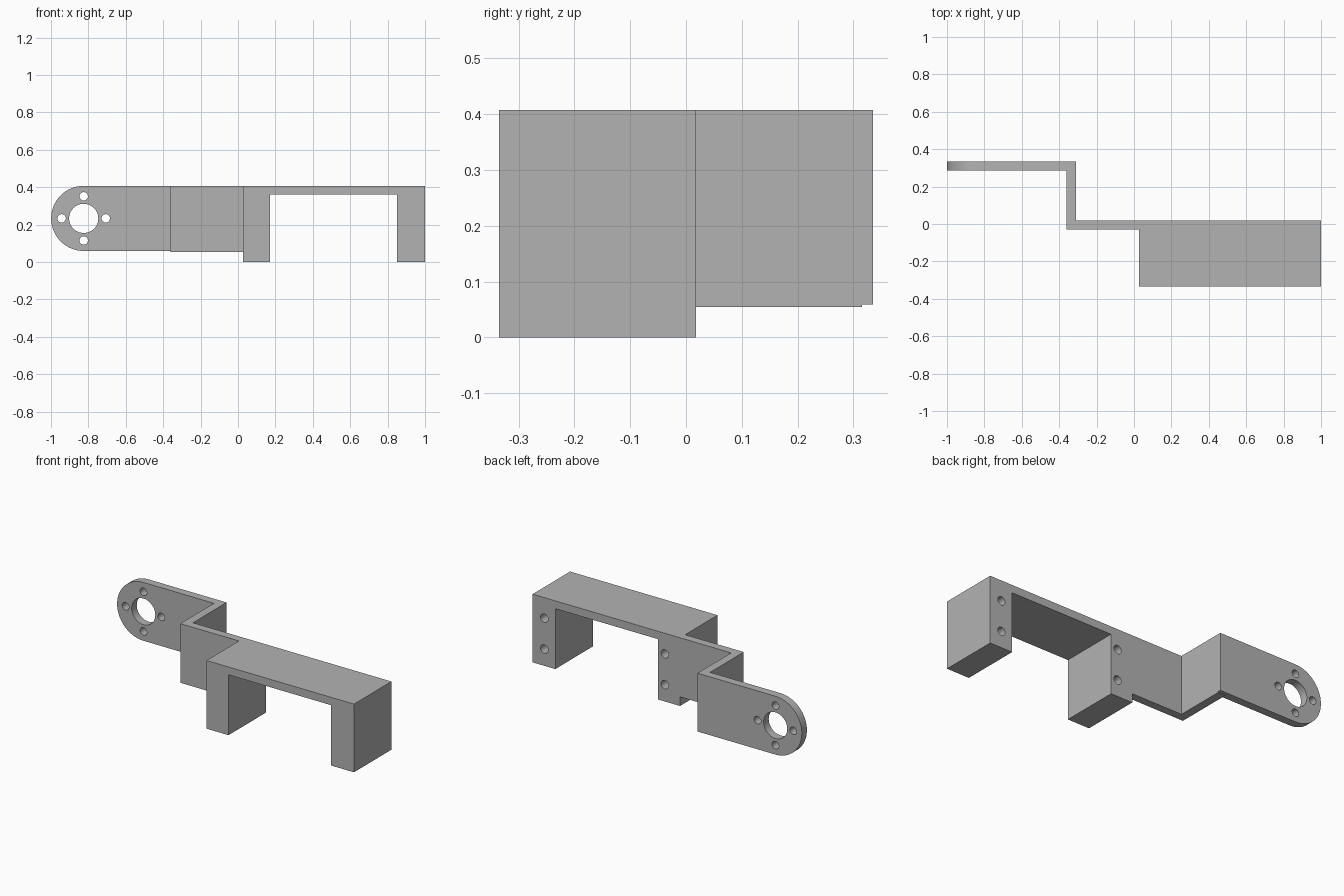
import bpy, bmesh, math
from mathutils import Matrix

if "Cube" in bpy.data.objects:
    bpy.data.objects.remove(bpy.data.objects["Cube"], do_unlink=True)

TOP, FRONT, BACK = 0.407, -0.335, 0.335
PLATE_BACK, THICK = 0.018, 0.048
ARM_X, ARM_BOTTOM = -0.825, 0.059
ARM_R = (TOP - ARM_BOTTOM) / 2
ARM_Z = TOP - ARM_R

grey = bpy.data.materials.new("plain grey")
grey.use_nodes = True
colour = (0.45, 0.45, 0.45, 1)
grey.diffuse_color = colour
grey.node_tree.nodes["Principled BSDF"].inputs["Base Color"].default_value = colour


def finish(name, bm):
    bmesh.ops.recalc_face_normals(bm, faces=bm.faces)
    mesh = bpy.data.meshes.new(name)
    bm.to_mesh(mesh)
    bm.free()
    mesh.materials.append(grey)
    obj = bpy.data.objects.new(name, mesh)
    bpy.context.collection.objects.link(obj)
    return obj


def prism(name, points, offset):
    """Extrude a closed 3D outline along an offset."""
    bm = bmesh.new()
    face = bm.faces.new([bm.verts.new(p) for p in points])
    new = bmesh.ops.extrude_face_region(bm, geom=[face])["geom"]
    bmesh.ops.translate(bm, vec=offset, verts=[v for v in new if isinstance(v, bmesh.types.BMVert)])
    return finish(name, bm)


def add_cylinder(bm, x, z, radius, y0, y1, sides=32):
    place = Matrix.Translation((x, (y0 + y1) / 2, z)) @ Matrix.Rotation(math.pi / 2, 4, "X")
    bmesh.ops.create_cone(bm, cap_ends=True, segments=sides, radius1=radius,
                          radius2=radius, depth=y1 - y0, matrix=place)


def boolean(obj, other, operation):
    mod = obj.modifiers.new(other.name, "BOOLEAN")
    mod.object, mod.operation, mod.solver = other, operation, "EXACT"
    other.hide_render = True
    other.hide_set(True)


# Motor cradle: an upside-down U with two legs
cradle = [(0.027, 0), (0.172, 0), (0.172, 0.36), (0.85, 0.36),
          (0.85, 0), (1, 0), (1, TOP), (0.027, TOP)]
bracket = prism("bracket", [(x, FRONT, z) for x, z in cradle], (0, PLATE_BACK - FRONT, 0))

# Z-bend: short plate behind the cradle and the web turning backwards
plate_front = PLATE_BACK - THICK
bend = [(-0.36, plate_front), (0.1, plate_front), (0.1, PLATE_BACK),
        (-0.31, PLATE_BACK), (-0.31, BACK - 0.02), (-0.36, BACK - 0.02)]
bend_obj = prism("bend", [(x, y, 0.054) for x, y in bend], (0, 0, TOP - 0.054))

# Arm: flat plate with a round end
arm = [(-0.31, ARM_BOTTOM), (-0.31, TOP)]
for i in range(33):
    a = math.pi / 2 + math.pi * i / 32
    arm.append((ARM_X + ARM_R * math.cos(a), ARM_Z + ARM_R * math.sin(a)))
arm_obj = prism("arm", [(x, BACK - THICK, z) for x, z in arm], (0, THICK, 0))

# Holes: pivot and four screw holes in the arm, blind screw holes in the legs
bm = bmesh.new()
add_cylinder(bm, ARM_X, ARM_Z, 0.078, 0.2, 0.4, 48)
for i in range(4):
    a = i * math.pi / 2
    add_cylinder(bm, ARM_X + 0.118 * math.cos(a), ARM_Z + 0.118 * math.sin(a), 0.0225, 0.2, 0.4)
for x in (0.127, 0.923):
    for z in (0.1, 0.284):
        add_cylinder(bm, x, z, 0.025, -0.15, 0.1)
holes = finish("hole_cutter", bm)

boolean(bracket, bend_obj, "UNION")
boolean(bracket, arm_obj, "UNION")
boolean(bracket, holes, "DIFFERENCE")

# Apply the booleans and remove the helpers
bpy.context.view_layer.update()
result = bpy.data.meshes.new_from_object(bracket.evaluated_get(bpy.context.evaluated_depsgraph_get()))
bracket.modifiers.clear()
bracket.data = result
result.materials.clear()
result.materials.append(grey)
for helper in (bend_obj, arm_obj, holes):
    bpy.data.objects.remove(helper, do_unlink=True)

# Smooth curved walls, sharp corners
bpy.ops.object.select_all(action="DESELECT")
bracket.select_set(True)
bpy.context.view_layer.objects.active = bracket
bpy.ops.object.shade_smooth_by_angle(angle=math.radians(30))
